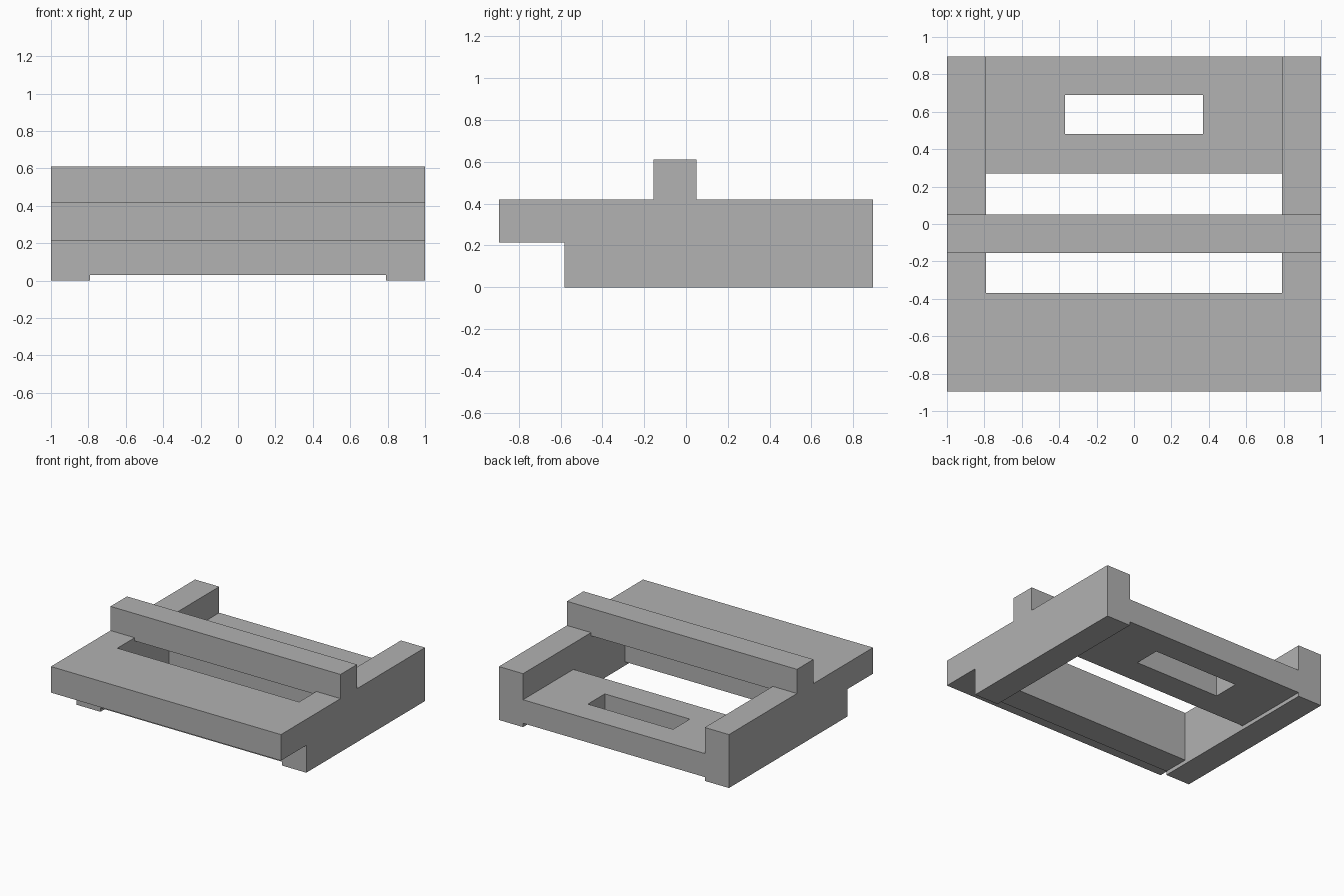
import bpy
import bmesh
from math import radians
from mathutils import Vector

if "Cube" in bpy.data.objects:
    bpy.data.objects.remove(bpy.data.objects["Cube"], do_unlink=True)

# Shared dimensions
OUTER, INNER = 1.0, 0.79
FRONT, BACK = -0.895, 0.895
DECK, SHELF, UNDER, TOP = 0.42, 0.215, 0.03, 0.61
LEG_FRONT, WALL_BACK = -0.58, -0.37
BAR_FRONT, BAR_BACK = -0.155, 0.05

grey = bpy.data.materials.new("plain grey")
grey.use_nodes = True
grey.diffuse_color = (0.445, 0.445, 0.445, 1)
grey.node_tree.nodes["Principled BSDF"].inputs["Base Color"].default_value = grey.diffuse_color


def extrude_profile(name, profile, x0, x1):
    """Extrude a side profile of (y, z) points from x0 to x1."""
    bm = bmesh.new()
    face = bm.faces.new([bm.verts.new((x0, y, z)) for y, z in profile])
    moved = bmesh.ops.extrude_face_region(bm, geom=[face])["geom"]
    verts = [v for v in moved if isinstance(v, bmesh.types.BMVert)]
    bmesh.ops.translate(bm, verts=verts, vec=Vector((x1 - x0, 0, 0)))
    bmesh.ops.recalc_face_normals(bm, faces=bm.faces)
    mesh = bpy.data.meshes.new(name)
    bm.to_mesh(mesh)
    bm.free()
    mesh.materials.append(grey)
    obj = bpy.data.objects.new(name, mesh)
    bpy.context.collection.objects.link(obj)
    return obj


def box(name, x, y0, y1, z0, z1):
    return extrude_profile(name, [(y0, z0), (y1, z0), (y1, z1), (y0, z1)], -x, x)


def combine(target, part, operation):
    """Apply a boolean with the part, then discard the part."""
    mod = target.modifiers.new(part.name, "BOOLEAN")
    mod.object, mod.operation, mod.solver = part, operation, "EXACT"
    bpy.context.view_layer.objects.active = target
    bpy.ops.object.modifier_apply(modifier=mod.name)
    bpy.data.objects.remove(part, do_unlink=True)


# Front deck with the wall below it
frame = extrude_profile("sliding_frame", [
    (FRONT, SHELF), (LEG_FRONT, SHELF), (LEG_FRONT, UNDER),
    (WALL_BACK, UNDER), (WALL_BACK, DECK), (FRONT, DECK)], -INNER, INNER)

# Side rails, notched under the front and raised at the crossbar
rail = [(FRONT, SHELF), (LEG_FRONT, SHELF), (LEG_FRONT, 0), (BACK, 0),
        (BACK, DECK), (BAR_BACK, DECK), (BAR_BACK, TOP),
        (BAR_FRONT, TOP), (BAR_FRONT, DECK), (FRONT, DECK)]
for name, side in (("left_rail", 1), ("right_rail", -1)):
    combine(frame, extrude_profile(name, rail, side * INNER, side * OUTER), "UNION")

# Crossbar and low back panel between the rails
combine(frame, box("crossbar", INNER, BAR_FRONT, BAR_BACK, 0.395, TOP), "UNION")
combine(frame, box("back_panel", INNER, 0.27, BACK, UNDER, SHELF), "UNION")

# Slot through the back panel
combine(frame, box("slot_cutter", 0.37, 0.48, 0.69, -0.1, 0.35), "DIFFERENCE")

# Merge flush faces so that the surface has no seams
bm = bmesh.new()
bm.from_mesh(frame.data)
bmesh.ops.remove_doubles(bm, verts=bm.verts, dist=0.0005)
bmesh.ops.dissolve_limit(bm, angle_limit=radians(1), verts=bm.verts, edges=bm.edges)
bm.to_mesh(frame.data)
bm.free()
